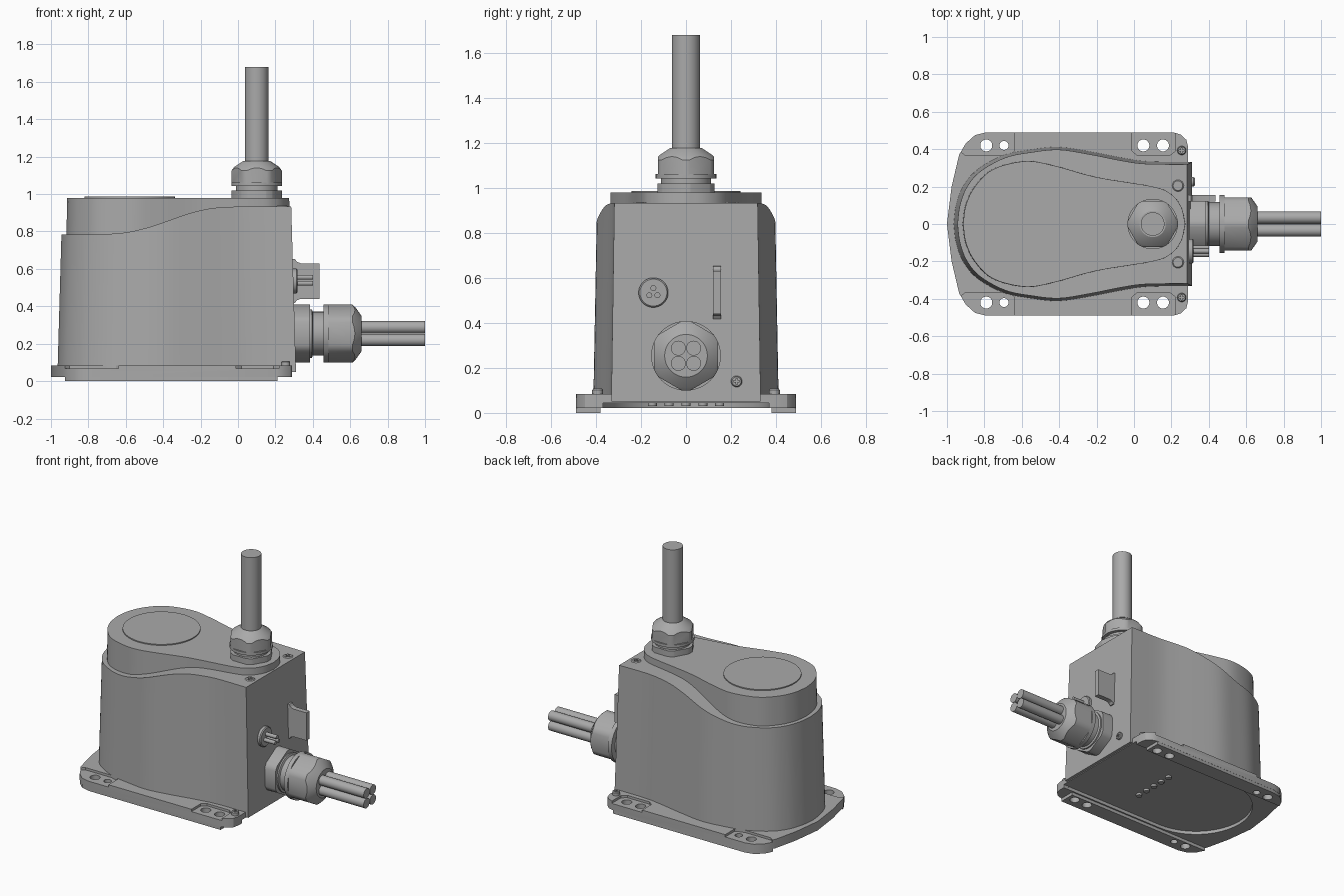
import bpy, bmesh
from math import pi, sin, cos
from mathutils import Matrix, Vector

if "Cube" in bpy.data.objects:
    bpy.data.objects.remove(bpy.data.objects["Cube"])

grey = bpy.data.materials.new("machine grey")
grey.use_nodes = True
colour = (0.4, 0.4, 0.4, 1)
grey.diffuse_color = colour
grey.node_tree.nodes["Principled BSDF"].inputs["Base Color"].default_value = colour

TO_X = Matrix.Rotation(pi / 2, 4, 'Y')      # turns the z axis onto +x


def finish(name, bm, matrix=Matrix()):
    bmesh.ops.recalc_face_normals(bm, faces=bm.faces)
    bm.transform(matrix)
    mesh = bpy.data.meshes.new(name)
    bm.to_mesh(mesh)
    bm.free()
    mesh.materials.append(grey)
    obj = bpy.data.objects.new(name, mesh)
    bpy.context.scene.collection.objects.link(obj)
    return obj


def prism(name, outline, z0, z1, matrix=Matrix()):
    bm = bmesh.new()
    face = bm.faces.new([bm.verts.new((x, y, z0)) for x, y in outline])
    top = bmesh.ops.extrude_face_region(bm, geom=[face])["geom"]
    bmesh.ops.translate(bm, vec=(0, 0, z1 - z0),
                        verts=[v for v in top if isinstance(v, bmesh.types.BMVert)])
    return finish(name, bm, matrix)


def circle(x, y, r, n=32, start=0.0):
    return [(x + r * cos(start + 2 * pi * i / n), y + r * sin(start + 2 * pi * i / n))
            for i in range(n)]


def lathe(name, profile, matrix, n=48):
    """Revolve (radius, height) pairs about z and close both ends."""
    bm = bmesh.new()
    rings = [[bm.verts.new((x, y, h)) for x, y in circle(0, 0, r, n)] for r, h in profile]
    for a, b in zip(rings, rings[1:]):
        for i in range(n):
            j = (i + 1) % n
            bm.faces.new((a[i], a[j], b[j], b[i]))
    bm.faces.new(rings[0])
    bm.faces.new(rings[-1])
    return finish(name, bm, matrix)


def boolean(obj, tool, operation='DIFFERENCE'):
    mod = obj.modifiers.new("bool", 'BOOLEAN')
    mod.operation, mod.object, mod.solver = operation, tool, 'EXACT'
    bpy.context.view_layer.objects.active = obj
    bpy.ops.object.modifier_apply(modifier=mod.name)
    bpy.data.objects.remove(tool)


def spline(points, steps=5):
    """Smooth curve through the points."""
    p = [Vector(q) for q in points]
    p = [p[0] * 2 - p[1]] + p + [p[-1] * 2 - p[-2]]
    out = []
    for a, b, c, d in zip(p, p[1:], p[2:], p[3:]):
        for k in range(steps):
            t = k / steps
            out.append(b + (c - a) * t / 2 + (a * 2 - b * 5 + c * 4 - d) * t * t / 2
                       + (b * 3 - a - c * 3 + d) * t ** 3 / 2)
    return out + [p[-2]]


def tapered_shell(name, half, z0, height, centre, draft):
    """Mirrored outline raised to height(x), narrowing by draft per unit of z."""
    bm = bmesh.new()
    rows = []
    for x, y in half:
        y = max(y, 0.0005)
        z1 = height(x)
        s = 1 - draft * (z1 - z0)
        rows.append([bm.verts.new(v) for v in (
            (x, -y, z0), (x, y, z0),
            (centre + (x - centre) * s, y * s, z1),
            (centre + (x - centre) * s, -y * s, z1))])
    for a, b in zip(rows, rows[1:]):
        for i in range(4):
            j = (i + 1) % 4
            bm.faces.new((a[i], a[j], b[j], b[i]))
    bm.faces.new(rows[0])
    bm.faces.new(rows[-1])
    return finish(name, bm)


# Base plate with side rails, corner pockets, bolt holes and an open recess below
half = [(-1, 0), (-0.975, 0.2), (-0.935, 0.37), (-0.9, 0.43), (-0.85, 0.475), (-0.79, 0.49),
        (0.21, 0.49), (0.25, 0.478), (0.28, 0.45), (0.29, 0.41)]
plate = prism("base_plate", half + [(x, -y) for x, y in half[:0:-1]], 0.022, 0.083)
rail = [(-0.925, 0.38), (-0.9, 0.429), (-0.85, 0.474), (-0.79, 0.489), (0.21, 0.489), (0.21, 0.38)]
for s in (-1, 1):
    boolean(plate, prism("rail", [(x, y * s) for x, y in rail], 0, 0.06), 'UNION')
    for x0, x1 in ((-0.93, -0.64), (-0.01, 0.22)):
        pocket = [(x0, 0.6), (x0, 0.39), (x0 + 0.03, 0.365), (x1 - 0.03, 0.365), (x1, 0.39), (x1, 0.6)]
        boolean(plate, prism("pocket", [(x, y * s) for x, y in pocket], 0.067, 0.2))
    for x, r in ((-0.79, 0.032), (-0.695, 0.024), (0.05, 0.032), (0.155, 0.032)):
        boolean(plate, prism("hole", circle(x, 0.42 * s, r), -0.1, 0.2))
arc = [(-0.53 - 0.37 * sin(t * pi / 24), 0.37 * cos(t * pi / 24)) for t in range(25)]
boolean(plate, prism("recess", [(0.4, 0.37)] + arc + [(0.4, -0.37)], -0.1, 0.045))
for i in range(5):
    prism("underside_stud", circle(-0.17, (i - 2) * 0.075, 0.02, 20), 0.03, 0.05)

# Housing with a shoulder that dips towards the rounded end
shoulder = spline([(-1.1, 0.785), (-0.7, 0.787), (-0.5, 0.818), (-0.22, 0.907),
                   (-0.02, 0.932), (0.4, 0.932)], 8)


def shoulder_height(x):
    for a, b in zip(shoulder, shoulder[1:]):
        if a.x <= x <= b.x:
            return a.y + (b.y - a.y) * (x - a.x) / (b.x - a.x)
    return shoulder[-1].y


body = spline([(-0.965, 0), (-0.952, 0.1), (-0.915, 0.2), (-0.84, 0.29), (-0.7, 0.367),
               (-0.55, 0.398), (-0.4, 0.412), (-0.22, 0.385), (-0.05, 0.352), (0.08, 0.335),
               (0.31, 0.332)])
tapered_shell("housing", body, 0.05, shoulder_height, -0.33, 0.045)

# Raised lid with round cover disc
lid = spline([(-0.918, 0), (-0.903, 0.1), (-0.855, 0.2), (-0.755, 0.295), (-0.58, 0.338),
              (-0.42, 0.312), (-0.2, 0.252), (0.1, 0.202), (0.2, 0.162), (0.257, 0.09), (0.278, 0)])
tapered_shell("lid", lid, 0.7, lambda x: 0.98, -0.33, 0.025)
prism("cover_disc", circle(-0.58, 0, 0.242, 64), 0.97, 0.987)


def hex_part(name, profile, matrix, flat):
    part = lathe(name, profile, matrix)
    boolean(part, prism("hexagon", circle(0, 0, flat / cos(pi / 6), 6), -1, 3, matrix), 'INTERSECT')


# Upright cable gland
up = Matrix.Translation((0.1, 0, 0))
hex_part("upper_gland_base", [(0.135, 0.95), (0.135, 1.02)], up, 0.126)
lathe("upper_gland_neck", [(0.112, 1.0), (0.112, 1.08)], up)
lathe("upper_gland_collar", [(0.135, 1.043), (0.135, 1.062)], up)
hex_part("upper_gland_nut", [(0.135, 1.055), (0.135, 1.125), (0.12, 1.145), (0.07, 1.178),
                             (0.063, 1.178)], up, 0.124)
lathe("upper_cable", [(0.063, 1.1), (0.063, 1.68)], up)

# Side cable gland with four wires
side = Matrix.Translation((0, 0, 0.254)) @ TO_X
hex_part("side_gland_base", [(0.155, 0.29), (0.155, 0.385)], side, 0.142)
lathe("side_gland_neck", [(0.13, 0.38), (0.13, 0.395), (0.117, 0.4), (0.117, 0.48)], side)
lathe("side_gland_collar", [(0.155, 0.457), (0.155, 0.485)], side)
hex_part("side_gland_nut", [(0.155, 0.48), (0.155, 0.612), (0.14, 0.628), (0.095, 0.66),
                            (0.09, 0.66)], side, 0.143)
for sy in (-1, 1):
    for sz in (-1, 1):
        lathe("wire", [(0.033, 0.6), (0.033, 1.0)],
              Matrix.Translation((0, sy * 0.034, sz * 0.034)) @ side, 24)

# Round socket with three pins
socket = Matrix.Translation((0, -0.145, 0.535)) @ TO_X
lathe("socket", [(0.066, 0.28), (0.066, 0.312), (0.06, 0.318)], socket)
for y, z in ((0, 0.02), (-0.018, -0.012), (0.018, -0.012)):
    lathe("pin", [(0.013, 0.3), (0.013, 0.4)], Matrix.Translation((0, y, z)) @ socket, 16)

# Flat tab with flared root
tab = [(0.28, 0.655), (0.305, 0.652), (0.315, 0.638), (0.335, 0.63), (0.435, 0.63),
       (0.435, 0.44), (0.335, 0.44), (0.315, 0.432), (0.305, 0.418), (0.28, 0.415)]
prism("side_tab", tab, -0.155, -0.12, Matrix.Rotation(pi / 2, 4, 'X'))


# Cross-head screws
def screw(name, matrix, r, top, depth):
    head = lathe(name, [(r, top - depth), (r, top - 0.006), (r * 0.8, top)], matrix, 24)
    for w, h in ((r * 0.55, r * 0.14), (r * 0.14, r * 0.55)):
        boolean(head, prism("slot", [(-w, -h), (w, -h), (w, h), (-w, h)], top - 0.01, top + 0.1, matrix))


screw("face_screw", Matrix.Translation((0, 0.225, 0.14)) @ TO_X, 0.025, 0.325, 0.04)
for s in (-1, 1):
    screw("top_screw", Matrix.Translation((0.235, 0.205 * s, 0)), 0.032, 0.938, 0.03)
    screw("plate_screw", Matrix.Translation((0.255, 0.393 * s, 0)), 0.024, 0.108, 0.07)

# Smooth shading with crisp edges
bpy.ops.object.select_all(action='DESELECT')
for obj in bpy.context.scene.objects:
    if obj.type == 'MESH':
        obj.select_set(True)
        bpy.context.view_layer.objects.active = obj
bpy.ops.object.shade_smooth_by_angle(angle=pi / 6)
